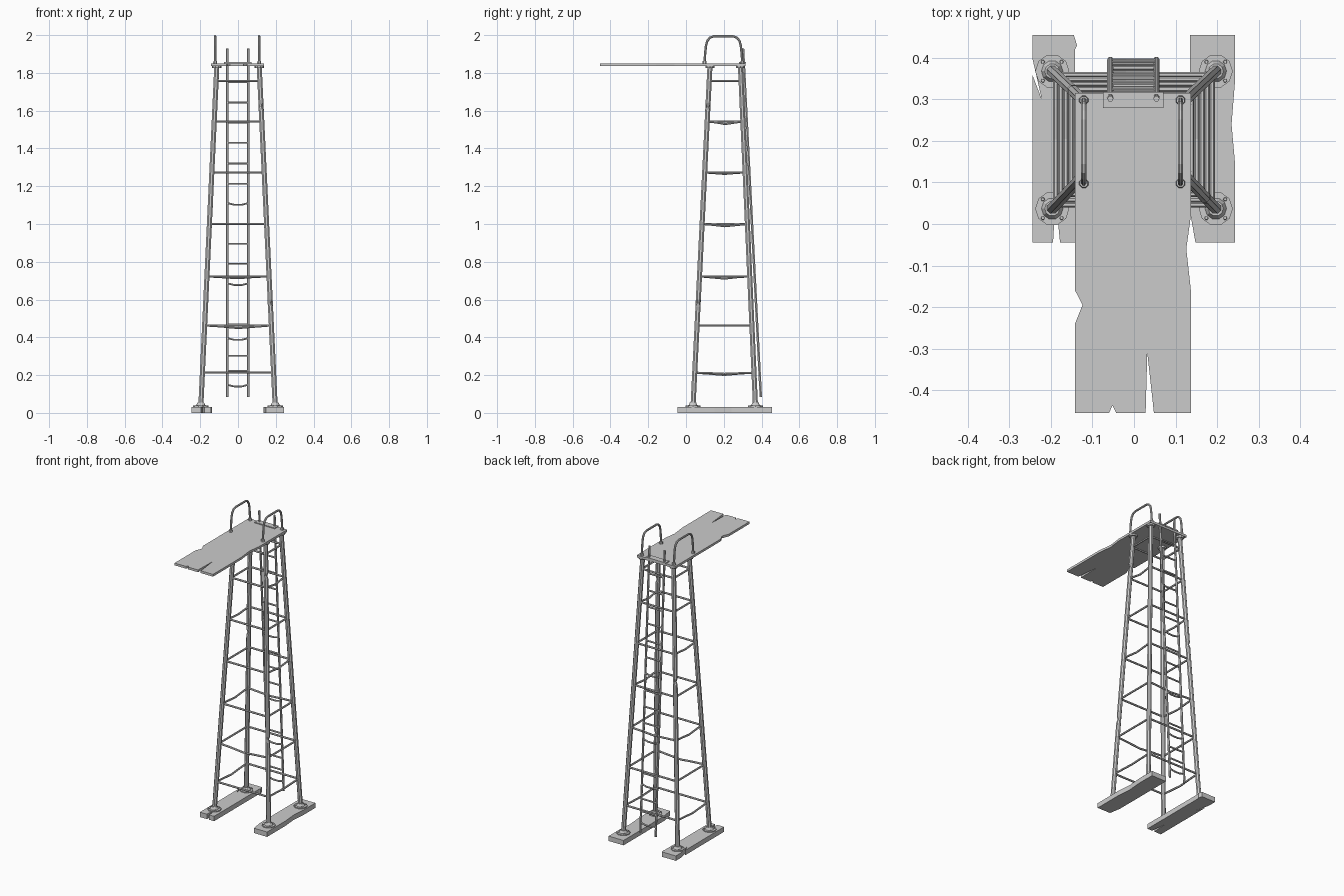
import bpy, bmesh, math
from mathutils import Vector

if "Cube" in bpy.data.objects:
    bpy.data.objects.remove(bpy.data.objects["Cube"])


def finish(bm, name):
    bmesh.ops.recalc_face_normals(bm, faces=bm.faces[:])
    me = bpy.data.meshes.new(name)
    bm.to_mesh(me)
    bm.free()
    ob = bpy.data.objects.new(name, me)
    bpy.context.collection.objects.link(ob)
    return ob


def slab(name, outline, z0, z1):
    """Extrude a flat outline between two heights."""
    bm = bmesh.new()
    f = bm.faces.new([bm.verts.new((x, y, z0)) for x, y in outline])
    top = bmesh.ops.extrude_face_region(bm, geom=[f])["geom"]
    bmesh.ops.translate(bm, vec=(0, 0, z1 - z0),
                        verts=[v for v in top if isinstance(v, bmesh.types.BMVert)])
    return finish(bm, name)


def tube(name, pts, radius, sides=8, scales=None):
    """Sweep a faceted round section along points."""
    bm = bmesh.new()
    pts = [Vector(p) for p in pts]
    rings = []
    for i, p in enumerate(pts):
        d = (pts[min(i + 1, len(pts) - 1)] - pts[max(i - 1, 0)]).normalized()
        ref = Vector((1, 0, 0)) if abs(d.x) < 0.8 else Vector((0, 1, 0))
        u = d.cross(ref).normalized()
        v = d.cross(u)
        r = radius * (scales[i] if scales else 1)
        ring = []
        for k in range(sides):
            a = 2 * math.pi * (k + 0.5) / sides
            ring.append(bm.verts.new(p + (u * math.cos(a) + v * math.sin(a)) * r))
        rings.append(ring)
    for a, b in zip(rings, rings[1:]):
        for k in range(sides):
            n = (k + 1) % sides
            bm.faces.new((a[k], a[n], b[n], b[k]))
    bm.faces.new(rings[0])
    bm.faces.new(rings[-1])
    return finish(bm, name)


def disc(name, x, y, z0, z1, r0, r1, sides=10):
    return tube(name, [(x, y, z0), (x, y, z1)], r0, sides, [1, r1 / r0])


def leg_at(sx, back, z):
    """Centre of a tapering leg at height z."""
    t = (z - 0.03) / 1.81
    y = 0.368 - 0.08 * t if back else 0.037 + 0.09 * t
    return Vector((sx * (0.197 - 0.085 * t), y, z))


# diving board with chipped edges and a split
slab("diving_board", [
    (-0.142, 0.315), (-0.142, -0.16), (-0.124, -0.195), (-0.142, -0.24),
    (-0.142, -0.455), (-0.06, -0.455), (-0.052, -0.437), (-0.043, -0.455),
    (0.028, -0.455), (0.032, -0.31), (0.048, -0.455), (0.137, -0.455),
    (0.137, -0.16), (0.126, -0.06), (0.137, 0.02), (0.137, 0.315)], 1.836, 1.851)

# ground planks
slab("left_plank", [
    (-0.245, -0.045), (-0.195, -0.045), (-0.189, 0.06), (-0.178, -0.045),
    (-0.142, -0.045), (-0.142, 0.42), (-0.137, 0.43), (-0.145, 0.455),
    (-0.245, 0.455), (-0.245, 0.40), (-0.222, 0.30), (-0.245, 0.36)], 0, 0.032)
slab("right_plank", [
    (0.148, -0.045), (0.243, -0.045), (0.243, 0.15), (0.235, 0.24),
    (0.243, 0.34), (0.243, 0.455), (0.135, 0.455), (0.135, 0.03)], 0, 0.032)

# legs, with crushed spots, plus foot and head flanges
dents = {(1, False): (0.58, 1.62), (-1, True): (1.10,)}
for sx in (-1, 1):
    for back in (False, True):
        side = ("back" if back else "front") + ("_left" if sx < 0 else "_right")
        stops = [(0.03, 1, 0)]
        for d in dents.get((sx, back), ()):
            stops += [(d - 0.02, 1, 0), (d, 0.75, 0.004), (d + 0.02, 1, 0)]
        stops.append((1.838, 1, 0))
        tube(side + "_leg", [leg_at(sx, back, z) - Vector((sx * o, 0, 0)) for z, s, o in stops],
             0.0145, 8, [s for z, s, o in stops])
        x, y, _ = leg_at(sx, back, 0.03)
        disc(side + "_foot_flange", x, y, 0.03, 0.038, 0.041, 0.041)
        disc(side + "_foot_collar", x, y, 0.038, 0.054, 0.026, 0.018)
        for k in range(4):
            a = math.pi * (k + 0.5) / 2
            disc(side + "_bolt", x + 0.032 * math.cos(a), y + 0.032 * math.sin(a),
                 0.037, 0.043, 0.005, 0.004, 6)
        x, y, _ = leg_at(sx, back, 1.836)
        disc(side + "_head_flange", x, y, 1.826, 1.837, 0.024, 0.026)

# cross bars around the tower, some sagging
sags = {(0, 1): 0.006, (1, 0): 0.014, (2, 3): 0.012, (2, 2): 0.010, (3, 1): 0.012,
        (4, 3): 0.008, (5, 1): 0.014, (0, 3): 0.012}
corners = [(-1, False), (1, False), (1, True), (-1, True)]
sides = ["front", "right", "back", "left"]
for i, z in enumerate((0.213, 0.463, 0.723, 1.0, 1.273, 1.543, 1.758)):
    for j in range(4):
        a = leg_at(*corners[j], z)
        b = leg_at(*corners[(j + 1) % 4], z)
        s = sags.get((i, j), 0)
        pts = [a, b]
        if s:
            pts = [a, a.lerp(b, 0.25) - Vector((0, 0, s * 0.4)),
                   a.lerp(b, 0.5) - Vector((0, 0, s)),
                   a.lerp(b, 0.8) - Vector((0, 0, s * 0.4)), b]
        tube(sides[j] + "_cross_bar", pts, 0.0062, 6)


# ladder leaning along the back
def ladder_y(z):
    return 0.396 - 0.094 * (z - 0.085) / 1.84


for x in (-0.057, 0.054):
    tube("ladder_rail", [(x, ladder_y(z), z) for z in (0.085, 1.928)], 0.0075, 6)
rungs = (0.143, 0.222, 0.302, 0.39, 0.468, 0.68, 0.79, 0.895, 1.0, 1.105,
         1.213, 1.32, 1.43, 1.538, 1.643, 1.752)
for i, z in enumerate(rungs):
    s = 0.006 if i in (0, 3, 5, 9) else 0
    tube("ladder_rung", [(x, ladder_y(z), z + h) for x, h in
                         ((-0.057, s), (-0.02, -s * 0.5), (0.02, -s * 0.5), (0.054, s))],
         0.0055, 6)
# clamp holding the ladder to the board
slab("ladder_clamp", [(-0.075, 0.28), (0.071, 0.28), (0.071, 0.318), (-0.075, 0.318)],
     1.849, 1.857)

# hand rails with small sockets
for side, x in (("left", -0.121), ("right", 0.112)):
    half = [(0.098, 1.85), (0.101, 1.90), (0.106, 1.945), (0.113, 1.97),
            (0.126, 1.986), (0.145, 1.9935)]
    path = half + [(0.396 - y, z) for y, z in reversed(half)]
    tube(side + "_hand_rail", [(x, y, z) for y, z in path], 0.0068, 8)
    for y in (0.098, 0.298):
        disc(side + "_rail_socket", x, y, 1.85, 1.864, 0.012, 0.010, 8)
